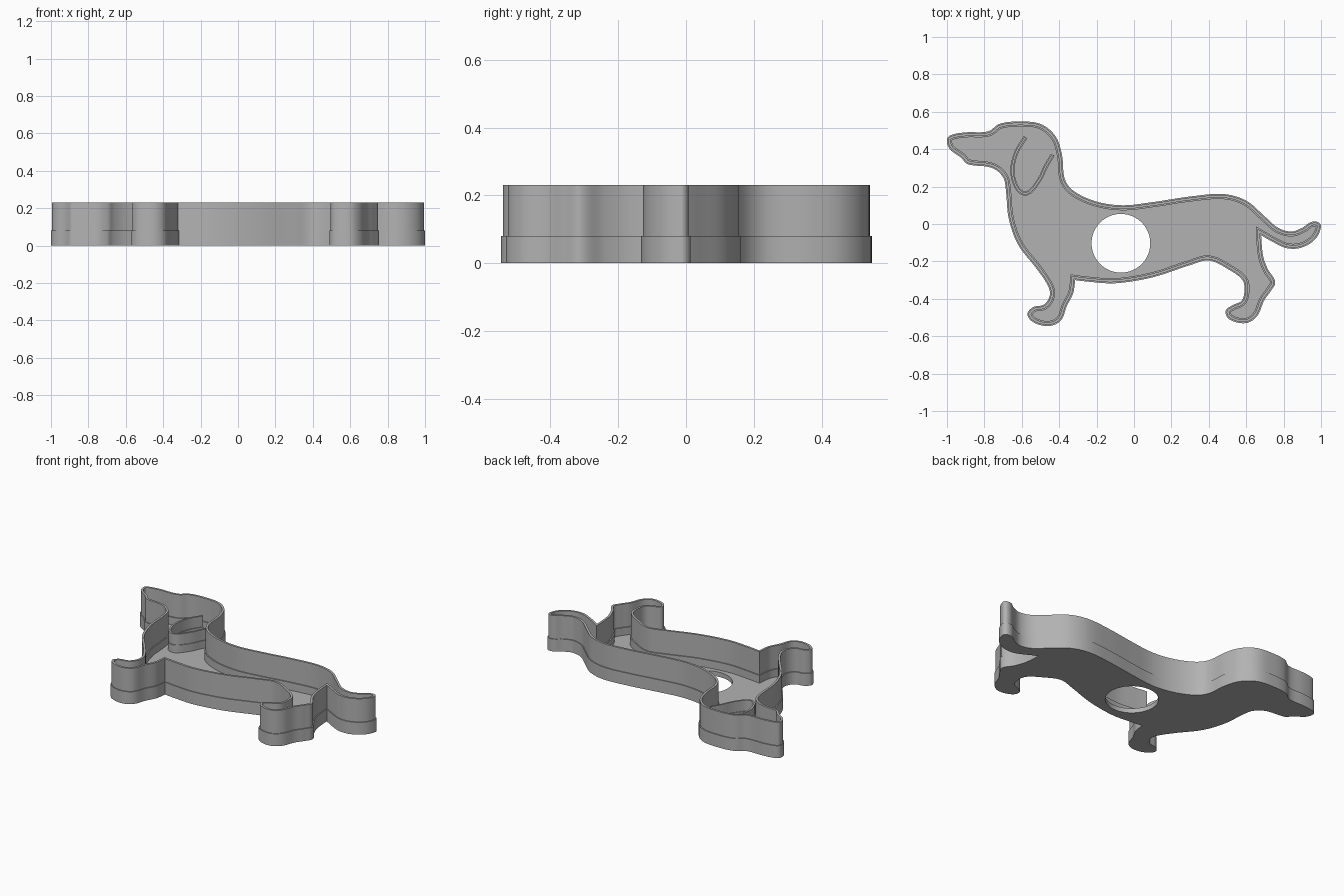
import bpy, bmesh, math
from mathutils import Vector
from mathutils.geometry import interpolate_bezier

if "Cube" in bpy.data.objects:
    bpy.data.objects.remove(bpy.data.objects["Cube"])

grey = bpy.data.materials.new("grey_plastic")
grey.use_nodes = True
colour = (0.45, 0.45, 0.45, 1)
grey.diffuse_color = colour
grey.node_tree.nodes["Principled BSDF"].inputs["Base Color"].default_value = colour

# Dog silhouette, clockwise from the nose
OUTLINE = [
    (-1, .45), (-.98, .475), (-.9, .49), (-.78, .495), (-.72, .535), (-.62, .548),
    (-.5, .535), (-.42, .47), (-.385, .37), (-.37, .24), (-.32, .175), (-.2, .12),
    (-.06, .1), (.1, .117), (.3, .147), (.48, .16), (.6, .125), (.7, .04),
    (.77, -.02), (.84, -.04), (.9, -.02), (.945, .01), (.985, .01), (1, -.015),
    (.97, -.08), (.9, -.125), (.82, -.13), (.74, -.095), (.68, -.06),
    (.69, -.17), (.715, -.24), (.755, -.31), (.73, -.36), (.695, -.41), (.66, -.49),
    (.6, -.53), (.51, -.51), (.49, -.465), (.525, -.435), (.575, -.41), (.59, -.36),
    (.58, -.3), (.5, -.24), (.4, -.195), (.3, -.22), (.1, -.285), (-.1, -.317),
    (-.25, -.308), (-.315, -.3), (-.325, -.37), (-.36, -.44), (-.39, -.515),
    (-.45, -.545), (-.53, -.53), (-.57, -.485), (-.54, -.445), (-.48, -.43),
    (-.45, -.38), (-.46, -.33), (-.52, -.24), (-.62, -.11), (-.67, .03),
    (-.685, .18), (-.7, .25), (-.76, .3), (-.89, .32), (-.925, .355), (-.985, .4)]
CORNERS = {(.68, -.06), (-.315, -.3)}
EAR = [(-.58, .465), (-.63, .38), (-.65, .28), (-.62, .185), (-.57, .165),
       (-.51, .23), (-.47, .31), (-.435, .37)]

FLOOR_Z, RIM_Z, EAR_Z, TOP_Z = .03, .08, .15, .23


def smooth_path(points, closed, steps=6):
    """Round curve through the points, with sharp corners kept."""
    pts = [Vector(p) for p in points]
    n = len(pts)

    def tangent(i):
        if points[i] in CORNERS:
            return Vector((0, 0))
        a, b = (i - 1, i + 1) if closed else (max(i - 1, 0), min(i + 1, n - 1))
        return (pts[b % n] - pts[a]).normalized()

    path = []
    for i in range(n if closed else n - 1):
        j = (i + 1) % n
        reach = (pts[j] - pts[i]).length / 3
        path += interpolate_bezier(pts[i], pts[i] + tangent(i) * reach,
                                   pts[j] - tangent(j) * reach, pts[j], steps + 1)[:-1]
    return path if closed else path + [pts[-1]]


def inset(path, distance, closed=True):
    """Shift a path to the right of its direction with mitred corners."""
    n, result = len(path), []
    for i, p in enumerate(path):
        before = p - path[i - 1] if closed or i else path[1] - p
        after = path[(i + 1) % n] - p if closed or i < n - 1 else before
        sides = [Vector((d.y, -d.x)).normalized() for d in (before, after)]
        mid = (sides[0] + sides[1]).normalized()
        result.append(p + mid * distance / max(mid.dot(sides[0]), .5))
    return result


def ring(bm, path, z):
    return [bm.verts.new((p.x, p.y, z)) for p in path]


def bridge(bm, low, high):
    for i in range(len(low)):
        bm.faces.new((low[i - 1], low[i], high[i], high[i - 1]))


def cap(bm, *rings):
    """Fill the area bounded by one outer ring and any holes."""
    edges = []
    for r in rings:
        edges += [bm.edges.get((r[i - 1], r[i])) or bm.edges.new((r[i - 1], r[i]))
                  for i in range(len(r))]
    bmesh.ops.triangle_fill(bm, edges=edges, use_beauty=True)


def finish(bm, name):
    bmesh.ops.recalc_face_normals(bm, faces=bm.faces)
    mesh = bpy.data.meshes.new(name)
    bm.to_mesh(mesh)
    bm.free()
    mesh.materials.append(grey)
    mesh.shade_smooth()
    mesh.set_sharp_from_angle(angle=math.radians(30))
    bpy.context.collection.objects.link(bpy.data.objects.new(name, mesh))


outline = smooth_path(OUTLINE, True)

# Tray: thick rim, thin floor and the round finger hole
bm = bmesh.new()
rim = [ring(bm, inset(outline, d), z) for d, z in
       ((0, 0), (0, RIM_Z), (.027, RIM_Z), (.027, FLOOR_Z))]
for low, high in zip(rim, rim[1:]):
    bridge(bm, low, high)
circle = [Vector((-.07 + .157 * math.cos(a), -.103 + .157 * math.sin(a)))
          for a in (math.tau * i / 64 for i in range(64))]
hole = [ring(bm, circle, z) for z in (0, FLOOR_Z)]
bridge(bm, *hole)
cap(bm, rim[0], hole[0])
cap(bm, rim[-1], hole[1])
finish(bm, "base_tray")

# Thin cutting wall standing on the rim
bm = bmesh.new()
wall = [ring(bm, inset(outline, d), z) for d, z in
        ((.006, RIM_Z - .01), (.006, TOP_Z), (.02, TOP_Z), (.02, RIM_Z - .01))]
for i in range(4):
    bridge(bm, wall[i - 1], wall[i])
finish(bm, "cutting_wall")

# Ear line: a wider foot and a thinner imprint wall
ear = smooth_path(EAR, False)
for name, half, bottom, top in (("ear_foot", .011, FLOOR_Z - .01, RIM_Z),
                                ("ear_wall", .006, RIM_Z - .01, EAR_Z)):
    bm = bmesh.new()
    stroke = inset(ear, half, False) + inset(ear, -half, False)[::-1]
    low, high = ring(bm, stroke, bottom), ring(bm, stroke, top)
    bridge(bm, low, high)
    cap(bm, low)
    cap(bm, high)
    finish(bm, name)
